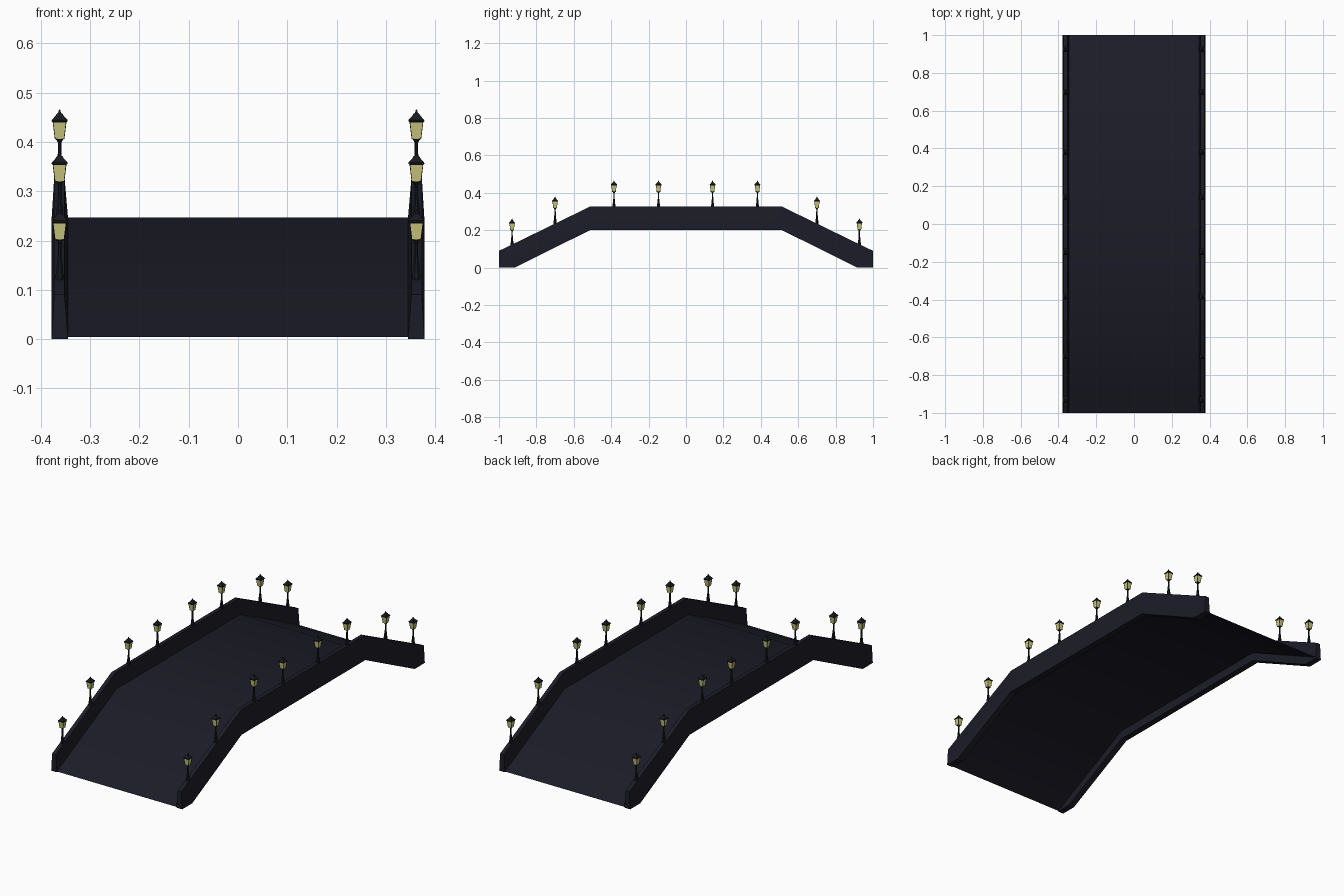
import bpy, bmesh, math
from mathutils import Vector, Matrix

if "Cube" in bpy.data.objects:
    bpy.data.objects.remove(bpy.data.objects["Cube"])


def material(name, rgb):
    m = bpy.data.materials.new(name)
    m.diffuse_color = (*rgb, 1)
    m.use_nodes = True
    m.node_tree.nodes["Principled BSDF"].inputs["Base Color"].default_value = m.diffuse_color
    return m


STONE = material("dark slate", (0.0115, 0.0115, 0.021))
IRON = material("black iron", (0.009, 0.010, 0.014))
GLASS = material("pale yellow glass", (0.60, 0.58, 0.21))

# stations along the bridge: y, underside z, deck z, parapet top z
HALF = [(-1.0, 0.0, 0.004, 0.09), (-0.917, 0.0, 0.045, 0.13), (-0.51, 0.202, 0.247, 0.328)]
STATIONS = HALF + [(-y, a, b, c) for y, a, b, c in reversed(HALF)]


def finish(bm, name, mats):
    me = bpy.data.meshes.new(name)
    bm.to_mesh(me)
    bm.free()
    for m in mats:
        me.materials.append(m)
    ob = bpy.data.objects.new(name, me)
    bpy.context.collection.objects.link(ob)
    return ob


def loft(bm, rings, mat=0):
    """Skin a list of equal-length closed rings and cap both ends."""
    rows = [[bm.verts.new(p) for p in r] for r in rings]
    n = len(rows[0])
    faces = [bm.faces.new((a[i], a[(i + 1) % n], b[(i + 1) % n], b[i]))
             for a, b in zip(rows, rows[1:]) for i in range(n)]
    faces += [bm.faces.new(rows[0]), bm.faces.new(rows[-1])]
    for f in faces:
        f.material_index = mat
    bmesh.ops.recalc_face_normals(bm, faces=faces)


def lathe(bm, profile, sides, mat=0):
    """Revolve (half width across flats, z) with a flat side facing front."""
    k = 1 / math.cos(math.pi / sides)
    ang = [math.tau * (i + 0.5) / sides for i in range(sides)]
    loft(bm, [[(k * r * math.cos(a), k * r * math.sin(a), z) for a in ang]
              for r, z in profile], mat)


def bar(bm, p, q, r):
    """Thin square bar between two points."""
    p, q = Vector(p), Vector(q)
    d = q - p
    m = Matrix.Translation((p + q) / 2) @ d.to_track_quat('Z', 'Y').to_matrix().to_4x4()
    bmesh.ops.create_cone(bm, cap_ends=True, segments=4, radius1=r, radius2=r,
                          depth=d.length, matrix=m)


# deck: a thin smooth sheet hung between the parapets, open underneath
bm = bmesh.new()
rows = [[bm.verts.new((x, y, mid)) for x in (-0.347, 0.347)]
        for y, lo, mid, top in STATIONS]
for a, b in zip(rows, rows[1:]):
    bm.faces.new((a[0], a[1], b[1], b[0])).smooth = True
finish(bm, "deck", [STONE])

# parapet walls, straight up to deck level, then tapering to the top
for side, name in ((-1, "left_parapet"), (1, "right_parapet")):
    bm = bmesh.new()
    loft(bm, [[(side * x, y, z) for x, z in ((0.345, lo), (0.378, lo), (0.378, mid),
                                             (0.373, top), (0.352, top), (0.345, mid))]
              for y, lo, mid, top in STATIONS])
    finish(bm, name, [STONE])

# one lamp: flared post, square glass lantern, frame bars, roof with finial
bm = bmesh.new()
lathe(bm, [(0.0085, -0.012), (0.0085, 0.006), (0.007, 0.010), (0.0055, 0.030), (0.0038, 0.040),
           (0.0035, 0.070), (0.006, 0.075), (0.0095, 0.079)], 8)
lathe(bm, [(0.0092, 0.078), (0.0135, 0.112)], 4, 1)
for sx in (-1, 1):
    for sy in (-1, 1):
        bar(bm, (0.009 * sx, 0.009 * sy, 0.078), (0.0132 * sx, 0.0132 * sy, 0.112), 0.001)
lathe(bm, [(0.0135, 0.111), (0.0160, 0.114), (0.0158, 0.117), (0.009, 0.124),
           (0.006, 0.129), (0.003, 0.131), (0.001, 0.138)], 4)
lamp = finish(bm, "lamp", [IRON, GLASS])
mesh = lamp.data
bpy.data.objects.remove(lamp)


def top_height(y):
    y = abs(y)
    return 0.328 if y < 0.51 else 0.328 - (y - 0.51) * (0.328 - 0.09) / 0.49


# eight lamps on each parapet, the mid-ramp ones standing slightly higher
for side, label in ((-1, "left"), (1, "right")):
    for i, y in enumerate((-0.93, -0.70, -0.385, -0.147, 0.142, 0.382, 0.70, 0.927)):
        ob = bpy.data.objects.new(f"{label}_lamp_{i + 1}", mesh)
        lift = 0.006 if abs(y) == 0.70 else 0
        ob.location = (side * 0.362, y, top_height(y) + lift)
        bpy.context.collection.objects.link(ob)
